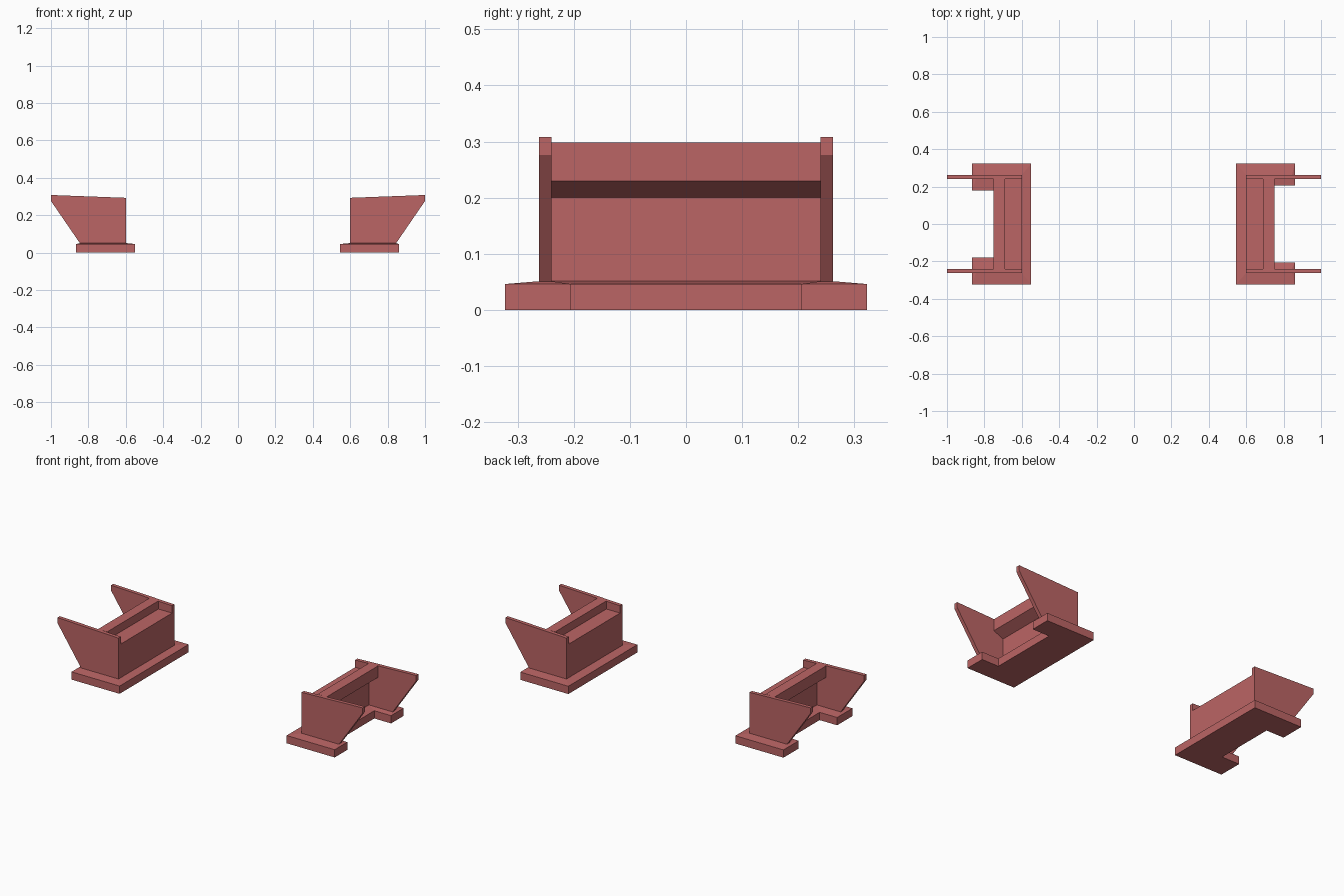
import bpy, bmesh

if "Cube" in bpy.data.objects:
    bpy.data.objects.remove(bpy.data.objects["Cube"])

mat = bpy.data.materials.new("red_concrete")
mat.diffuse_color = (0.5, 0.13, 0.13, 1)
mat.use_nodes = True
mat.node_tree.nodes["Principled BSDF"].inputs["Base Color"].default_value = mat.diffuse_color


def loft(name, rings):
    """Closed solid through rings that share the same point count."""
    bm = bmesh.new()
    vs = [[bm.verts.new(p) for p in r] for r in rings]
    n = len(vs[0])
    bm.faces.new(vs[0][::-1])
    bm.faces.new(vs[-1])
    for a, b in zip(vs, vs[1:]):
        for i in range(n):
            j = (i + 1) % n
            bm.faces.new((a[i], a[j], b[j], b[i]))
    bmesh.ops.recalc_face_normals(bm, faces=bm.faces)
    me = bpy.data.meshes.new(name)
    bm.to_mesh(me)
    bm.free()
    me.materials.append(mat)
    ob = bpy.data.objects.new(name, me)
    bpy.context.collection.objects.link(ob)
    return ob


def extrude_y(name, profile, y0, y1):
    return loft(name, [[(x, y, z) for x, z in profile] for y in (y0, y1)])


def u_shape(x_front, x_notch, x_end, y_out, y_in):
    half = [(x_front, -y_out), (x_end, -y_out), (x_end, -y_in), (x_notch, -y_in)]
    return half + [(x, -y) for x, y in reversed(half)]


def abutment(side, s, front, end, notch_y):
    # U-shaped footing whose top slopes gently up to the walls
    outer = [(s * x, y) for x, y in u_shape(front, 0.75, end, 0.323, notch_y)]
    inner = [(s * x, y) for x, y in u_shape(0.60, 0.69, 0.845, 0.262, 0.24)]
    loft(side + "_footing", [[(x, y, 0) for x, y in outer],
                             [(x, y, 0.046) for x, y in outer],
                             [(x, y, 0.051) for x, y in inner]])

    # stem with bearing shelf, corbel and back wall
    stem = [(0.60, 0.05), (0.69, 0.05), (0.69, 0.20), (0.75, 0.23),
            (0.75, 0.298), (0.69, 0.298), (0.69, 0.25), (0.60, 0.25)]
    extrude_y(side + "_stem_wall", [(s * x, z) for x, z in stem], -0.24, 0.24)

    # tapered wing walls
    wing = [(0.60, 0.05), (0.845, 0.05), (1.0, 0.276), (1.0, 0.308), (0.60, 0.293)]
    for label, t in (("front", -1), ("back", 1)):
        extrude_y(f"{side}_{label}_wing_wall", [(s * x, z) for x, z in wing],
                  t * 0.24, t * 0.262)


abutment("right", 1, 0.545, 0.86, 0.205)
abutment("left", -1, 0.55, 0.865, 0.18)
